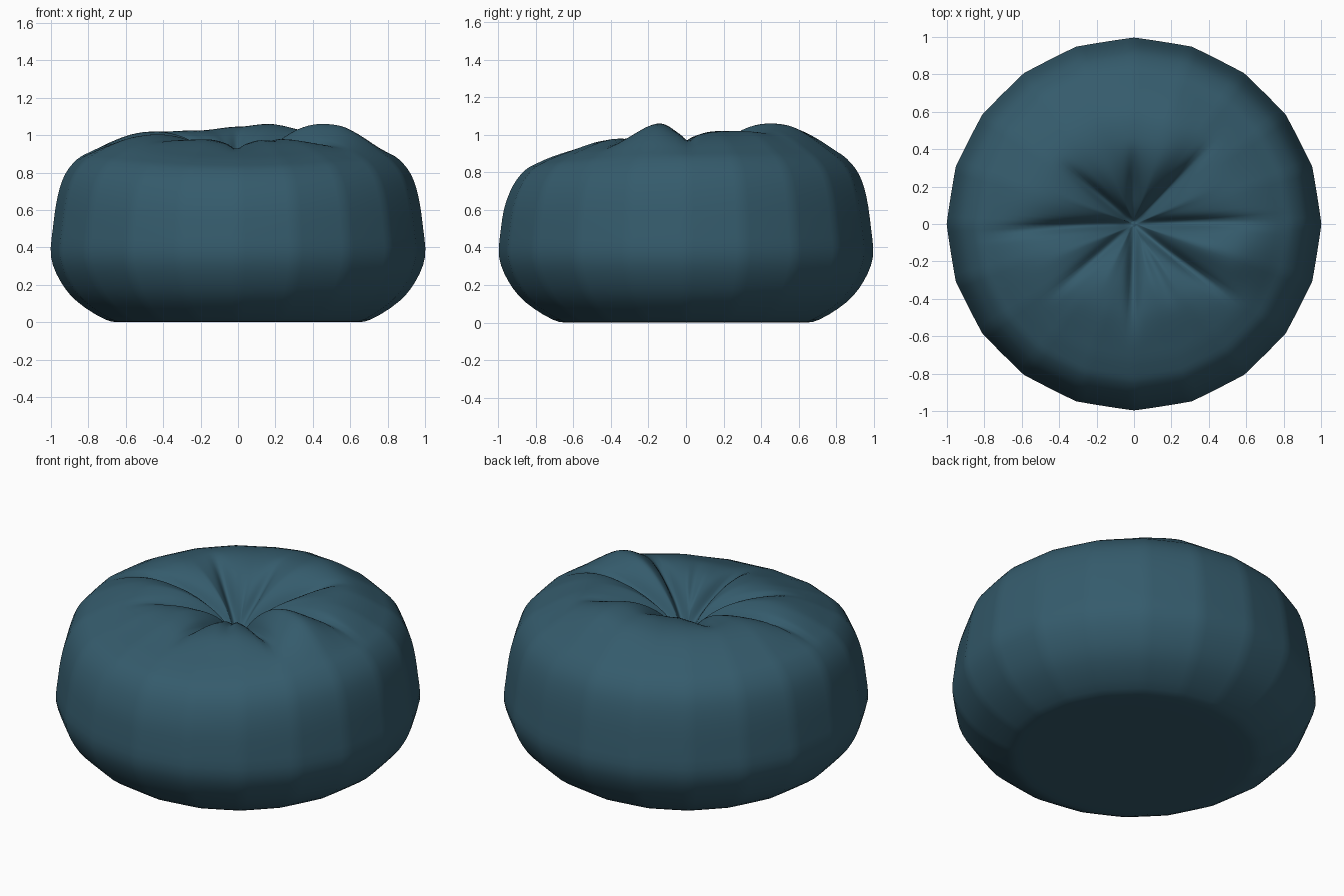
import bpy, bmesh, math
from mathutils import Vector

if "Cube" in bpy.data.objects:
    bpy.data.objects.remove(bpy.data.objects["Cube"])

SEGS = 160
SIDES = 20

# Cushion profile (radius, height) from the base centre up to the tufted centre
PROFILE = [(0.3, 0.0), (0.6, 0.0), (0.71, 0.015), (0.86, 0.11), (0.95, 0.22),
           (1.0, 0.35), (0.99, 0.5), (0.965, 0.67), (0.925, 0.79), (0.86, 0.872),
           (0.79, 0.915), (0.70, 0.96), (0.6, 0.995), (0.5, 1.01), (0.4, 1.005),
           (0.3, 0.985), (0.2, 0.945), (0.1, 0.88), (0.04, 0.81), (0.012, 0.77)]

# Pleats: angle, length, depth, bend in degrees
PLEATS = [(2, 0.9, 0.075, -1), (45, 0.66, 0.09, 2), (91, 0.45, 0.06, 0), (139, 0.55, 0.08, 3),
          (180, 0.92, 0.08, 5), (221, 0.68, 0.05, 0), (269, 0.68, 0.075, 0),
          (295, 0.55, 0.03, 3), (319, 0.78, 0.085, 7)]

# Height changes of the puffy lobes: angle, offset
LOBES = [(0, 0.02), (22, 0.01), (45, 0.02), (70, 0.05), (90, 0.035), (115, 0.015), (160, 0.01),
         (200, 0.0), (245, -0.02), (285, -0.02), (318, -0.01), (343, 0.055), (360, 0.02)]


def smooth(a, b, x):
    t = max(0.0, min(1.0, (x - a) / (b - a)))
    return t * t * (3 - 2 * t)


def spline(pts, steps):
    p = [Vector(q) for q in pts]
    out = []
    for i in range(len(p) - 1):
        a, b, c, d = p[max(i - 1, 0)], p[i], p[i + 1], p[min(i + 2, len(p) - 1)]
        for k in range(steps):
            t = k / steps
            out.append(0.5 * (2 * b + (c - a) * t + (2 * a - 5 * b + 4 * c - d) * t * t
                              + (3 * b - a - 3 * c + d) * t ** 3))
    out.append(p[-1])
    return out


def lobe(deg):
    for (a, u), (b, v) in zip(LOBES, LOBES[1:]):
        if a <= deg <= b:
            return u + (v - u) * smooth(a, b, deg)
    return 0.0


def pleat(r, deg):
    """Depth of the pleat folds at a polar position."""
    deepest = 0.0
    for ang, length, depth, bend in PLEATS:
        off = math.radians((deg - ang - bend * r + 180) % 360 - 180)
        if abs(off) > 1.2:
            continue
        dist = abs(r * math.sin(off))
        fold = 0.5 * math.exp(-(dist / 0.028) ** 2) + 0.5 * math.exp(-(dist / (0.05 + 0.1 * r)) ** 2)
        along = (1 - smooth(0.35 * length, length, r)) * r / (r + 0.05)
        deepest = max(deepest, depth * 1.35 * fold * along)
    return deepest


def point(r, z, top, theta):
    deg = math.degrees(theta) % 360
    # softly faceted round outline
    step = 2 * math.pi / SIDES
    local = (theta % step) - step / 2
    facet = math.cos(step / 2) / math.cos(local)
    rad = r * (0.15 + 0.85 * facet)
    if top:
        z += lobe(deg) * smooth(0.05, 0.45, r) * (1 - smooth(0.55, 0.88, r))
        z -= pleat(r, deg)
    # front shoulder slumps lower
    front = max(0.0, -math.sin(theta)) ** 2
    z -= 0.06 * front * smooth(0.5, 0.8, z) * smooth(0.3, 0.7, r)
    return (rad * math.cos(theta), rad * math.sin(theta) * 0.995, max(z, 0.0))


# Pouf body
bm = bmesh.new()
curve = spline(PROFILE, 3)
rings = []
for i, p in enumerate(curve):
    rings.append([bm.verts.new(point(p.x, p.y, i > 21, 2 * math.pi * k / SEGS)) for k in range(SEGS)])
for lo, hi in zip(rings, rings[1:]):
    for k in range(SEGS):
        n = (k + 1) % SEGS
        bm.faces.new((lo[k], lo[n], hi[n], hi[k]))
base = bm.verts.new((0, 0, 0))
tuft = bm.verts.new((0, 0, 0.76))
for k in range(SEGS):
    n = (k + 1) % SEGS
    bm.faces.new((base, rings[0][n], rings[0][k]))
    bm.faces.new((tuft, rings[-1][k], rings[-1][n]))
bmesh.ops.recalc_face_normals(bm, faces=bm.faces)
for f in bm.faces:
    f.smooth = True
mesh = bpy.data.meshes.new("pouf_cushion")
bm.to_mesh(mesh)
bm.free()

# Fabric
fabric = bpy.data.materials.new("dark teal fabric")
fabric.diffuse_color = (0.035, 0.105, 0.15, 1)
fabric.use_nodes = True
fabric.node_tree.nodes["Principled BSDF"].inputs["Base Color"].default_value = fabric.diffuse_color
mesh.materials.append(fabric)
obj = bpy.data.objects.new("pouf_cushion", mesh)
bpy.context.collection.objects.link(obj)
